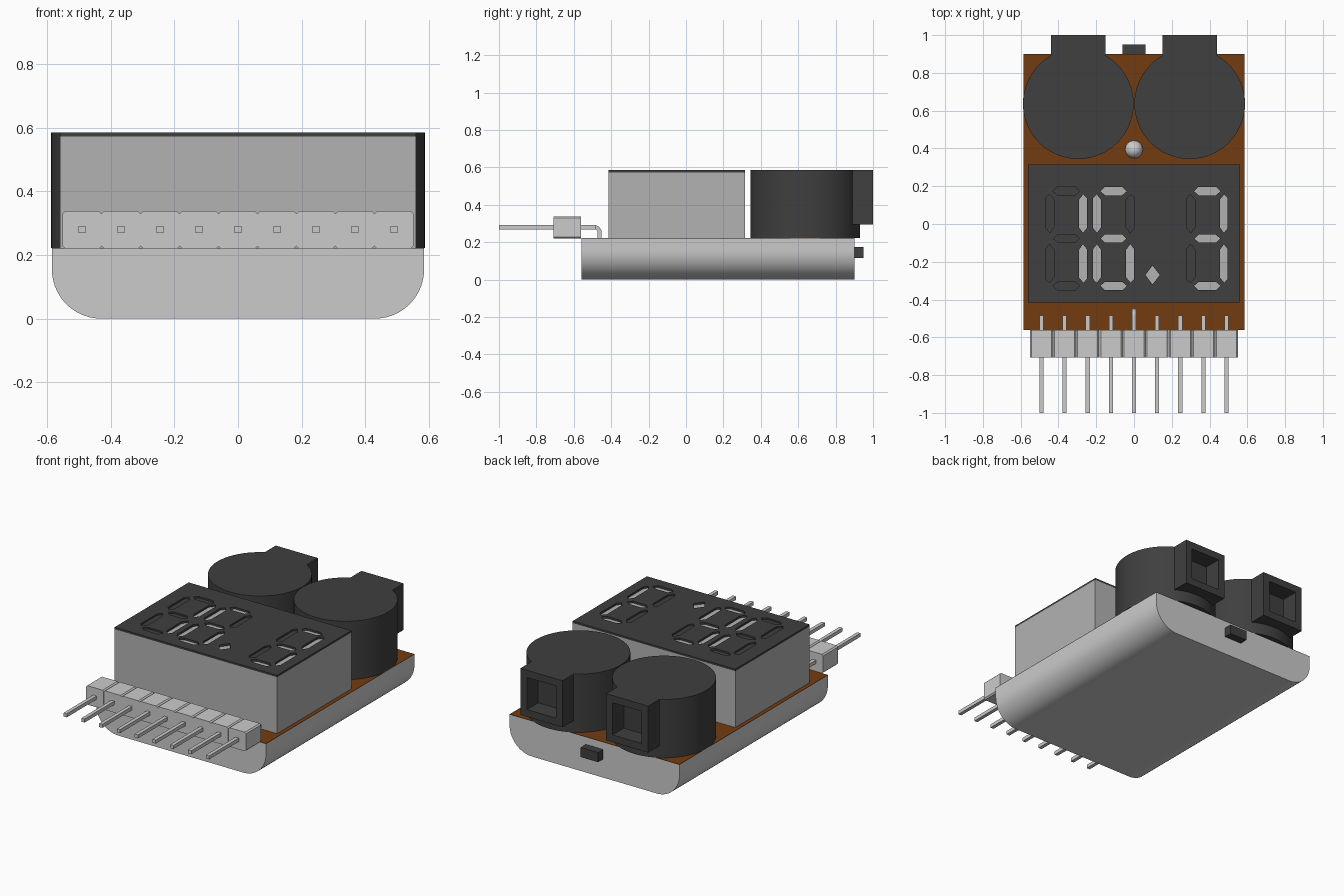
import bpy, bmesh
from math import sin, cos, pi, radians

if "Cube" in bpy.data.objects:
    bpy.data.objects.remove(bpy.data.objects["Cube"])


def material(name, rgb):
    m = bpy.data.materials.new(name)
    m.diffuse_color = (*rgb, 1)
    m.use_nodes = True
    m.node_tree.nodes["Principled BSDF"].inputs["Base Color"].default_value = m.diffuse_color
    return m


DARK = material("dark_plastic", (0.05, 0.05, 0.05))
GREY = material("display_grey", (0.45, 0.45, 0.45))
BROWN = material("board_brown", (0.17, 0.045, 0.005))


def prisms(name, outlines, lo, hi, axis='z', mat=None):
    """Extrude closed outlines from lo to hi along the given axis."""
    place = {'x': lambda a, b, t: (t, a, b),
             'y': lambda a, b, t: (a, t, b),
             'z': lambda a, b, t: (a, b, t)}[axis]
    bm = bmesh.new()
    for pts in outlines:
        low = [bm.verts.new(place(a, b, lo)) for a, b in pts]
        high = [bm.verts.new(place(a, b, hi)) for a, b in pts]
        bm.faces.new(low)
        bm.faces.new(high)
        for i in range(len(pts)):
            j = (i + 1) % len(pts)
            bm.faces.new((low[i], low[j], high[j], high[i]))
    bmesh.ops.recalc_face_normals(bm, faces=bm.faces)
    me = bpy.data.meshes.new(name)
    bm.to_mesh(me)
    bm.free()
    ob = bpy.data.objects.new(name, me)
    bpy.context.collection.objects.link(ob)
    if mat:
        me.materials.append(mat)
    return ob


def rect(x0, x1, y0, y1):
    return [(x0, y0), (x1, y0), (x1, y1), (x0, y1)]


def box(name, x0, x1, y0, y1, z0, z1, mat=None):
    return prisms(name, [rect(x0, x1, y0, y1)], z0, z1, 'z', mat)


def activate(ob):
    bpy.ops.object.select_all(action='DESELECT')
    ob.select_set(True)
    bpy.context.view_layer.objects.active = ob


def smooth(ob):
    activate(ob)
    bpy.ops.object.shade_smooth_by_angle(angle=radians(30))


def cut(targets, cutter):
    cutter.hide_render = True
    for ob in targets:
        activate(ob)
        mod = ob.modifiers.new("cut", 'BOOLEAN')
        mod.object = cutter
        mod.solver = 'EXACT'
        bpy.ops.object.modifier_apply(modifier=mod.name)
    bpy.data.objects.remove(cutter)


def arc(cx, cy, r, a0, a1, n):
    return [(cx + r * cos(radians(a0 + (a1 - a0) * i / n)),
             cy + r * sin(radians(a0 + (a1 - a0) * i / n))) for i in range(n + 1)]


# Base shell with rounded lower edges, and the board on top
W, R = 0.585, 0.155
profile = ([(W, 0.22)] + arc(W - R, R, R, 0, -90, 14)
           + arc(R - W, R, R, -90, -180, 14) + [(-W, 0.22)])
smooth(prisms("base_shell", [profile], -0.56, 0.90, 'y'))
box("circuit_board", -W, W, -0.56, 0.90, 0.22, 0.222, BROWN)
box("push_button", -0.06, 0.06, 0.90, 0.95, 0.115, 0.175, DARK)

# Indicator dome
bpy.ops.mesh.primitive_uv_sphere_add(segments=24, ring_count=12, radius=0.047,
                                     location=(0, 0.395, 0.225))
bpy.context.object.name = "indicator_lamp"
smooth(bpy.context.object)

# Buzzers with hollow square spouts
for side, label in ((-1, "left"), (1, "right")):
    cx = side * 0.295
    can = prisms("buzzer_" + label, [arc(cx, 0.637, 0.293, 0, 354.375, 63)],
                 0.222, 0.585, 'z', DARK)
    spout = box("spout_" + label, cx - 0.145, cx + 0.145, 0.8, 1.0, 0.295, 0.585, DARK)
    cut([can, spout], box("spout_cutter", cx - 0.1, cx + 0.1, 0.89, 1.1, 0.34, 0.54, DARK))
    smooth(can)

# Display body; its grey top shows through the cut windows as lit segments
FLOOR, TOP = 0.573, 0.585
box("display_body", -0.56, 0.56, -0.415, 0.315, 0.222, FLOOR, GREY)
face = box("display_face", -0.56, 0.56, -0.415, 0.315, FLOOR, TOP, DARK)


def segments(cx):
    """Seven bars: top, upper right, lower right, bottom, lower left, upper left, middle."""
    my, t = -0.077, 0.043
    top = [(-0.07, 0.25), (-0.048, 0.272), (0.048, 0.272), (0.07, 0.25),
           (0.045, 0.229), (-0.045, 0.229)]
    mid = [(-0.068, 0), (-0.045, 0.022), (0.045, 0.022), (0.068, 0),
           (0.045, -0.022), (-0.045, -0.022)]
    up = [(0.066, 0.06), (0.088, 0.03), (0.108, 0.055), (0.108, 0.215),
          (0.09, 0.234), (0.066, 0.205)]
    flips = [(top, 1, 1), (up, 1, 1), (up, 1, -1), (top, 1, -1),
             (up, -1, -1), (up, -1, 1), (mid, 1, 1)]
    return [[(cx + x * fx, my + y * fy) for x, y in s] for s, fx, fy in flips]


lit_sets = ((-0.358, (1, 2)), (-0.108, (0, 2, 3, 4, 5, 6)), (0.388, (0, 1, 2, 3, 6)))
windows = [[(0.06, -0.27), (0.098, -0.32), (0.137, -0.27), (0.098, -0.22)]]
unlit = []
for cx, lit in lit_sets:
    bars = segments(cx)
    windows += bars
    unlit += [b for i, b in enumerate(bars) if i not in lit]
cut([face], prisms("window_cutter", windows, 0.55, 0.6, 'z', DARK))
prisms("unlit_segments", unlit, FLOOR, FLOOR + 0.002, 'z', DARK)

# Pin header: nine chamfered blocks, straight pins, one bent middle pin
P, H, C = 0.1225, 0.061, 0.008
z0, z1 = 0.22, 0.338
for i in range(-4, 5):
    x = i * P
    prisms(f"header_block_{i + 5}",
           [[(x - H, z0 + C), (x - H + C, z0), (x + H - C, z0), (x + H, z0 + C),
             (x + H, z1 - C), (x + H - C, z1), (x - H + C, z1), (x - H, z1 - C)]],
           -0.708, -0.562, 'y')
    if i:
        box(f"pin_{i + 5}", x - 0.011, x + 0.011, -1.0, -0.485, 0.269, 0.291)
    else:
        bent = ([(-1.0, 0.291)] + arc(-0.49, 0.252, 0.039, 90, 0, 8)
                + [(-0.451, 0.221), (-0.473, 0.221)]
                + arc(-0.49, 0.252, 0.017, 0, 90, 8) + [(-1.0, 0.269)])
        smooth(prisms("pin_bent", [bent], -0.011, 0.011, 'x'))
